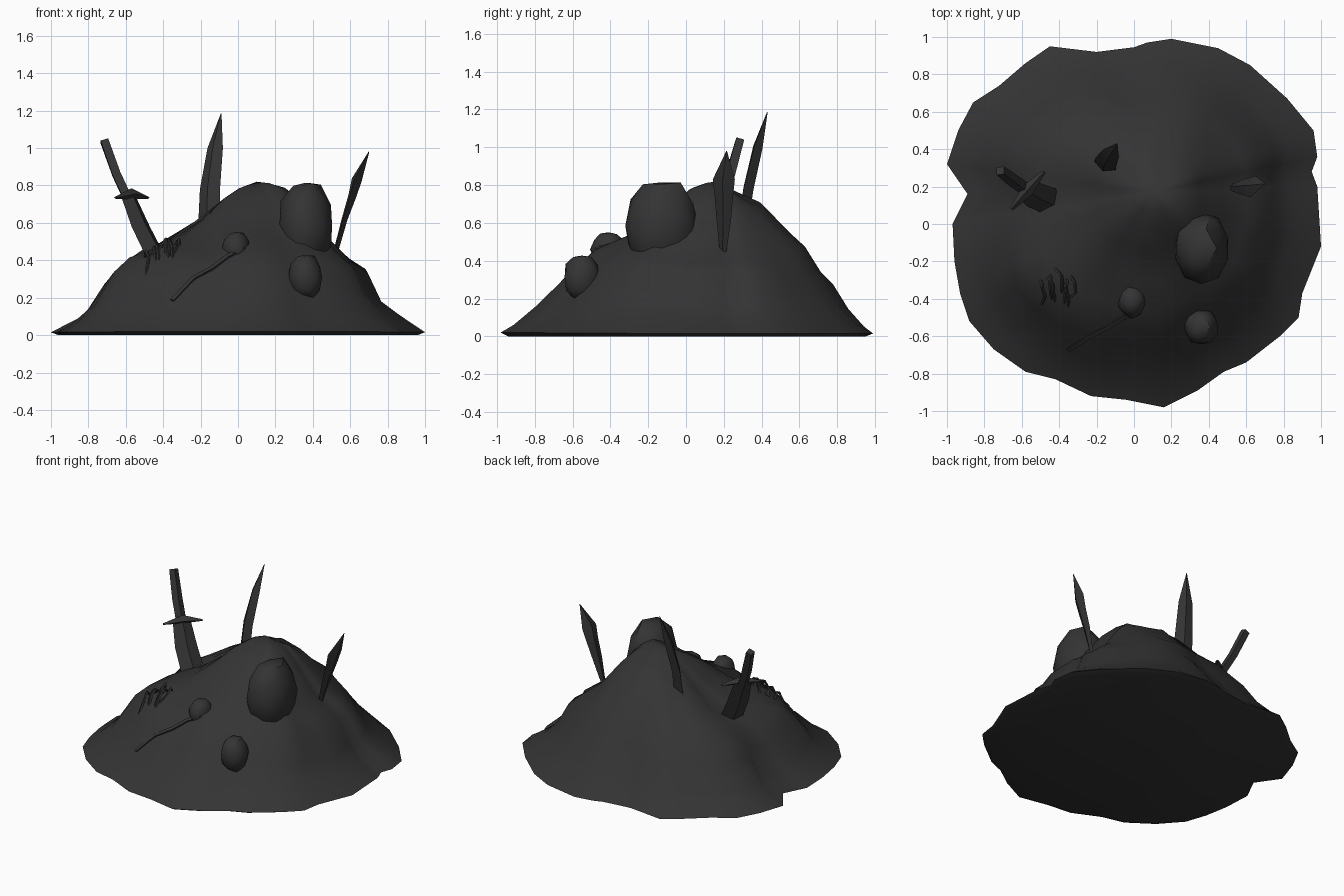
import bpy, bmesh, math, random
from mathutils import Vector
from mathutils import noise

if "Cube" in bpy.data.objects:
    bpy.data.objects.remove(bpy.data.objects["Cube"])

mat = bpy.data.materials.new("charcoal")
mat.diffuse_color = (0.034, 0.034, 0.034, 1)
mat.use_nodes = True
mat.node_tree.nodes["Principled BSDF"].inputs["Base Color"].default_value = mat.diffuse_color


def finish(bm, name, angle=50):
    bmesh.ops.recalc_face_normals(bm, faces=bm.faces)
    me = bpy.data.meshes.new(name)
    bm.to_mesh(me)
    bm.free()
    me.materials.append(mat)
    ob = bpy.data.objects.new(name, me)
    bpy.context.collection.objects.link(ob)
    bpy.ops.object.select_all(action='DESELECT')
    ob.select_set(True)
    bpy.context.view_layer.objects.active = ob
    bpy.ops.object.shade_smooth_by_angle(angle=math.radians(angle))
    return ob


# mound: uneven outline, and one slope profile per compass direction
outline = [(1, -.12), (.98, .2), (.95, .28), (.98, .36), (.96, .5), (.82, .67), (.62, .85),
           (.45, .94), (.2, .99), (.07, .97), (0, .945), (-.2, .92), (-.45, .95), (-.58, .86),
           (-.72, .74), (-.86, .65), (-.94, .5), (-1, .32), (-.89, .16), (-.97, 0), (-.96, -.2),
           (-.93, -.37), (-.88, -.52), (-.75, -.67), (-.58, -.79), (-.42, -.83), (-.23, -.92),
           (-.04, -.94), (.16, -.98), (.34, -.89), (.48, -.79), (.6, -.74), (.78, -.6),
           (.88, -.5), (.9, -.37)]
peak = Vector((.1, .17))
rings = [0, .09, .17, .28, .42, .56, .66, .74, .84, .94, 1]
slopes = [(.82, .79, .75, .66, .51, .41, .34, .18, .1, .05, .015),
          (.82, .79, .75, .70, .59, .48, .35, .28, .16, .06, .015),
          (.82, .80, .73, .63, .52, .44, .38, .29, .12, .05, .015),
          (.82, .80, .74, .64, .53, .45, .36, .25, .14, .06, .02)]
# local swellings: x, y, height, radius
bumps = [(-.68, -.2, .06, .16), (0, -.42, .03, .1), (.34, -.54, .03, .12), (.33, -.05, .05, .15),
         (-.3, -.6, .09, .13), (-.4, -.35, .03, .12)]


def slope_height(ang, i):
    return sum(max(math.cos(ang - k * math.pi / 2), 0) ** 2 * s[i] for k, s in enumerate(slopes))


bm = bmesh.new()
grid = []
for i, t in enumerate(rings[1:], 1):
    ring = []
    for o in outline:
        d = Vector(o) - peak
        p = peak + d * t
        z = slope_height(math.atan2(d.y, d.x), i)
        if i < len(rings) - 1:
            z += .035 * min(1, (1 - t) * 5) * noise.noise(Vector((p.x * 4, p.y * 4, 1.7)))
            z += .02 * min(1, (1 - t) * 8) * noise.noise(Vector((p.x * 9, p.y * 9, 5.2)))
            for x, y, h, r in bumps:
                z += h * math.exp(-((p.x - x) ** 2 + (p.y - y) ** 2) / (r * r))
        ring.append(bm.verts.new((p.x, p.y, max(z, .01))))
    grid.append(ring)
grid.append([bm.verts.new((x * .96, y * .96, 0)) for x, y in outline])
top = bm.verts.new((peak.x, peak.y, .82))
n = len(outline)
for j in range(n):
    k = (j + 1) % n
    bm.faces.new((top, grid[0][j], grid[0][k]))
    for a, b in zip(grid, grid[1:]):
        bm.faces.new((a[j], b[j], b[k], a[k]))
bm.faces.new(grid[-1])
mound = finish(bm, "mound", 60)
bpy.context.view_layer.update()


def ground(x, y):
    hit, loc, _, _ = mound.ray_cast((x, y, 2), (0, 0, -1))
    return loc.z if hit else 0


# boulders: faceted, flattened domes half sunk in the mound
def boulder(name, c, r, seed, flat=.9):
    bm = bmesh.new()
    bmesh.ops.create_icosphere(bm, subdivisions=2, radius=1)
    for v in bm.verts:
        v.co *= 1 + .12 * noise.noise(v.co * 1.5 + Vector((seed, 0, 0)))
        v.co.z = max(min(v.co.z, flat), -flat)
        v.co = Vector([c[i] + v.co[i] * r[i] for i in range(3)])
    finish(bm, name, 40)


boulder("large_boulder", (.36, -.13, .585), (.155, .195, .255), 3)
boulder("small_boulder", (.36, -.55, .31), (.09, .1, .13), 7)
boulder("front_boulder", (-.01, -.41, .46), (.075, .09, .1), 11)


# blades and rods: diamond section lofted along a path of (centre, half width, half depth)
def loft(bm, path, wide):
    w = Vector(wide).normalized()
    loops = []
    for i, (c, a, b) in enumerate(path):
        lo, hi = path[max(i - 1, 0)][0], path[min(i + 1, len(path) - 1)][0]
        side = (Vector(hi) - Vector(lo)).cross(w).normalized()
        c = Vector(c)
        loops.append([bm.verts.new(c + q) for q in (w * a, side * b, -w * a, -side * b)])
    for p, q in zip(loops, loops[1:]):
        for j in range(4):
            bm.faces.new((p[j], p[(j + 1) % 4], q[(j + 1) % 4], q[j]))
    bm.faces.new(loops[0])
    bm.faces.new(loops[-1])


# planted sword with guard and grip
bm = bmesh.new()
loft(bm, [((-.44, .12, .42), .08, .04), ((-.52, .15, .58), .075, .035),
          ((-.585, .19, .74), .06, .03)], (.65, .76, 0))
loft(bm, [((-.585, .19, .72), .035, .03), ((-.65, .235, .86), .035, .03),
          ((-.715, .285, 1.04), .03, .03)], (.65, .76, 0))
loft(bm, [((-.655, .08, .735), .006, .01), ((-.57, .18, .755), .03, .035),
          ((-.48, .28, .735), .006, .01)], (0, 0, 1))
finish(bm, "planted_sword", 30)

# broken blade at the back
bm = bmesh.new()
loft(bm, [((-.155, .3, .58), .065, .03), ((-.15, .33, .78), .06, .03),
          ((-.122, .38, 1.0), .046, .028), ((-.09, .43, 1.185), .002, .002)], (1, -.5, 0))
finish(bm, "back_blade", 30)

# spear head on the right
bm = bmesh.new()
loft(bm, [((.51, .195, .4), .012, .012), ((.57, .2, .62), .04, .016),
          ((.61, .2, .74), .05, .022), ((.635, .2, .83), .06, .028),
          ((.70, .215, .98), .002, .002)], (.25, 1, 0))
finish(bm, "right_spear", 30)

# root strand hugging the front slope
bm = bmesh.new()
pts = [(.03, -.47), (-.06, -.5), (-.14, -.55), (-.24, -.6), (-.35, -.67)]
loft(bm, [((x, y, ground(x, y) - .002), .016, .016) for x, y in pts], (.4, -.8, .3))
finish(bm, "root_strand", 30)

# tangle of thin twigs on the left front slope
random.seed(4)
bm = bmesh.new()
for i in range(7):
    x, y = -.47 + i * .022, -.34 + random.uniform(-.05, .04)
    path = []
    for s, h in ((-.06, -.01), (-.02, .035), (.03, .04), (.07, -.01)):
        px, py = x + random.uniform(-.03, .03), y + s
        path.append(((px, py, ground(px, py) + h), .009, .009))
    loft(bm, path, (1, 0, 0))
finish(bm, "twig_tangle", 30)
